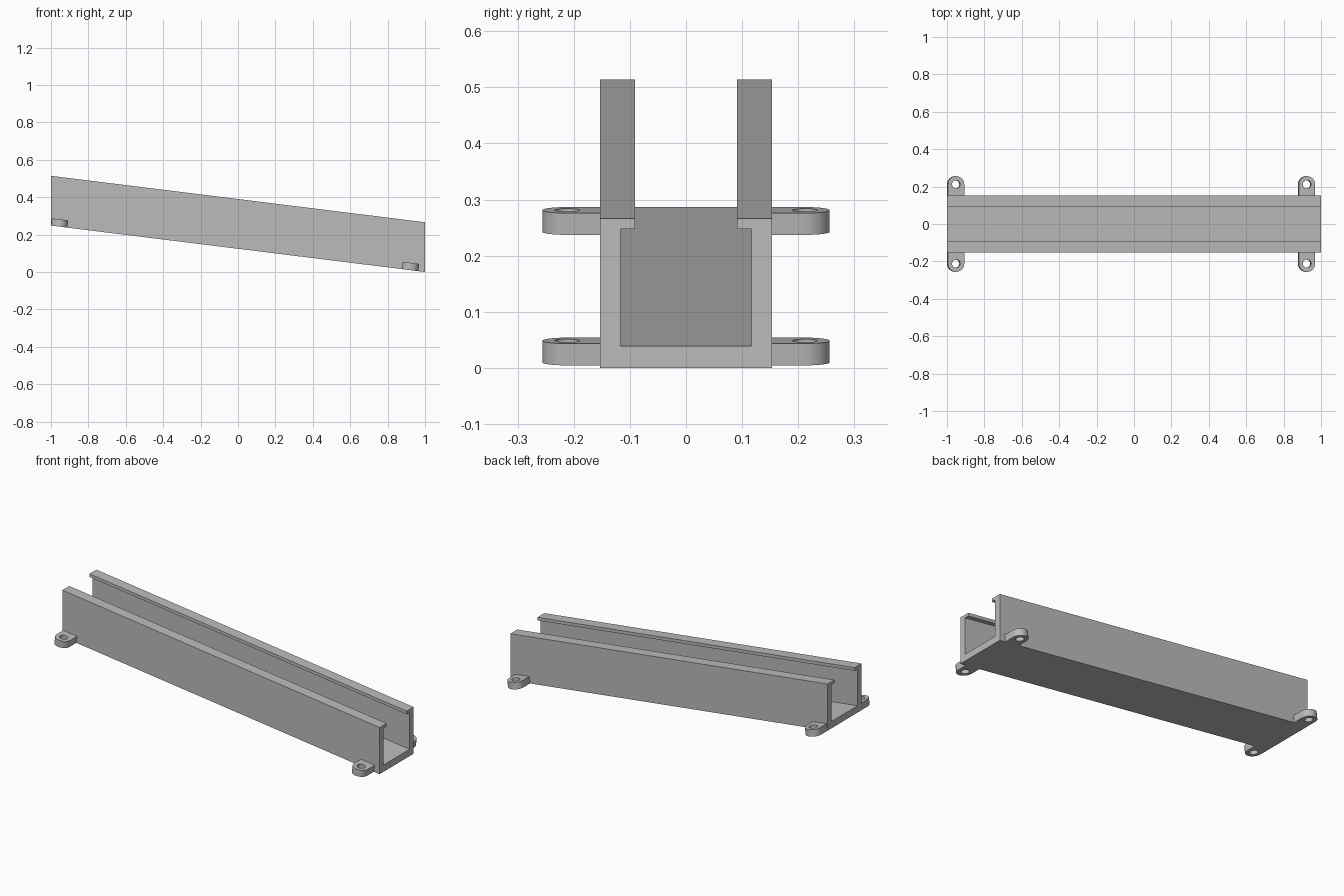
import bpy, bmesh, math
from mathutils import Matrix, Vector

if "Cube" in bpy.data.objects:
    bpy.data.objects.remove(bpy.data.objects["Cube"])

DROP = 0.248                      # height lost along the full length
TILT = math.atan(DROP / 2)
FLOOR = 0.039                     # floor thickness

grey = bpy.data.materials.new("plain grey")
grey.use_nodes = True
colour = (0.5, 0.5, 0.5, 1)
grey.diffuse_color = colour
grey.node_tree.nodes["Principled BSDF"].inputs["Base Color"].default_value = colour


def underside(x):
    return DROP * (1 - x) / 2


def finish(name, bm):
    bmesh.ops.recalc_face_normals(bm, faces=bm.faces)
    mesh = bpy.data.meshes.new(name)
    bm.to_mesh(mesh)
    bm.free()
    mesh.materials.append(grey)
    obj = bpy.data.objects.new(name, mesh)
    bpy.context.collection.objects.link(obj)
    return obj


def extrude(bm, faces, offset):
    out = bmesh.ops.extrude_face_region(bm, geom=faces)["geom"]
    verts = [g for g in out if isinstance(g, bmesh.types.BMVert)]
    bmesh.ops.translate(bm, verts=verts, vec=offset)


# Sloping channel: lipped U section, swept down the slope with upright ends
half = [(0.153, 0), (0.153, 0.266), (0.091, 0.266),
        (0.091, 0.248), (0.117, 0.248), (0.117, FLOOR)]
section = half + [(-y, z) for y, z in reversed(half)]
bm = bmesh.new()
end = bm.faces.new([bm.verts.new((-1, y, z + underside(-1))) for y, z in section])
extrude(bm, [end], Vector((2, 0, -DROP)))
finish("channel", bm)


# Mounting lugs: rounded tabs with a screw hole, square to the slope
def loop(bm, points):
    verts = [bm.verts.new((x, y, 0)) for x, y in points]
    return [bm.edges.new((a, b)) for a, b in zip(verts, verts[1:] + verts[:1])]


def arc(radius, sweep, steps):
    return [(radius * math.cos(sweep * i / steps), radius * math.sin(sweep * i / steps))
            for i in range(steps + 1)]


def lug(name, x, side):
    r, hole_y = 0.044, 0.212
    root = 0.14 - hole_y          # buried inside the side wall
    bm = bmesh.new()
    edges = loop(bm, arc(r, math.pi, 24) + [(-r, root), (r, root)])
    edges += loop(bm, arc(0.022, math.tau, 32)[:-1])
    bmesh.ops.triangle_fill(bm, edges=edges, use_beauty=True)
    extrude(bm, bm.faces[:], Vector((0, 0, FLOOR)))
    place = (Matrix.Translation((x, side * hole_y, underside(x)))
             @ Matrix.Rotation(TILT, 4, "Y") @ Matrix.Diagonal((1, side, 1, 1)))
    bmesh.ops.transform(bm, matrix=place, verts=bm.verts)
    obj = finish(name, bm)
    bpy.ops.object.select_all(action="DESELECT")
    obj.select_set(True)
    bpy.context.view_layer.objects.active = obj
    bpy.ops.object.shade_smooth_by_angle(angle=math.radians(30))


for end_name, x in (("upper", -0.956), ("lower", 0.92)):
    for side_name, side in (("front", -1), ("back", 1)):
        lug(f"{end_name}_{side_name}_lug", x, side)
